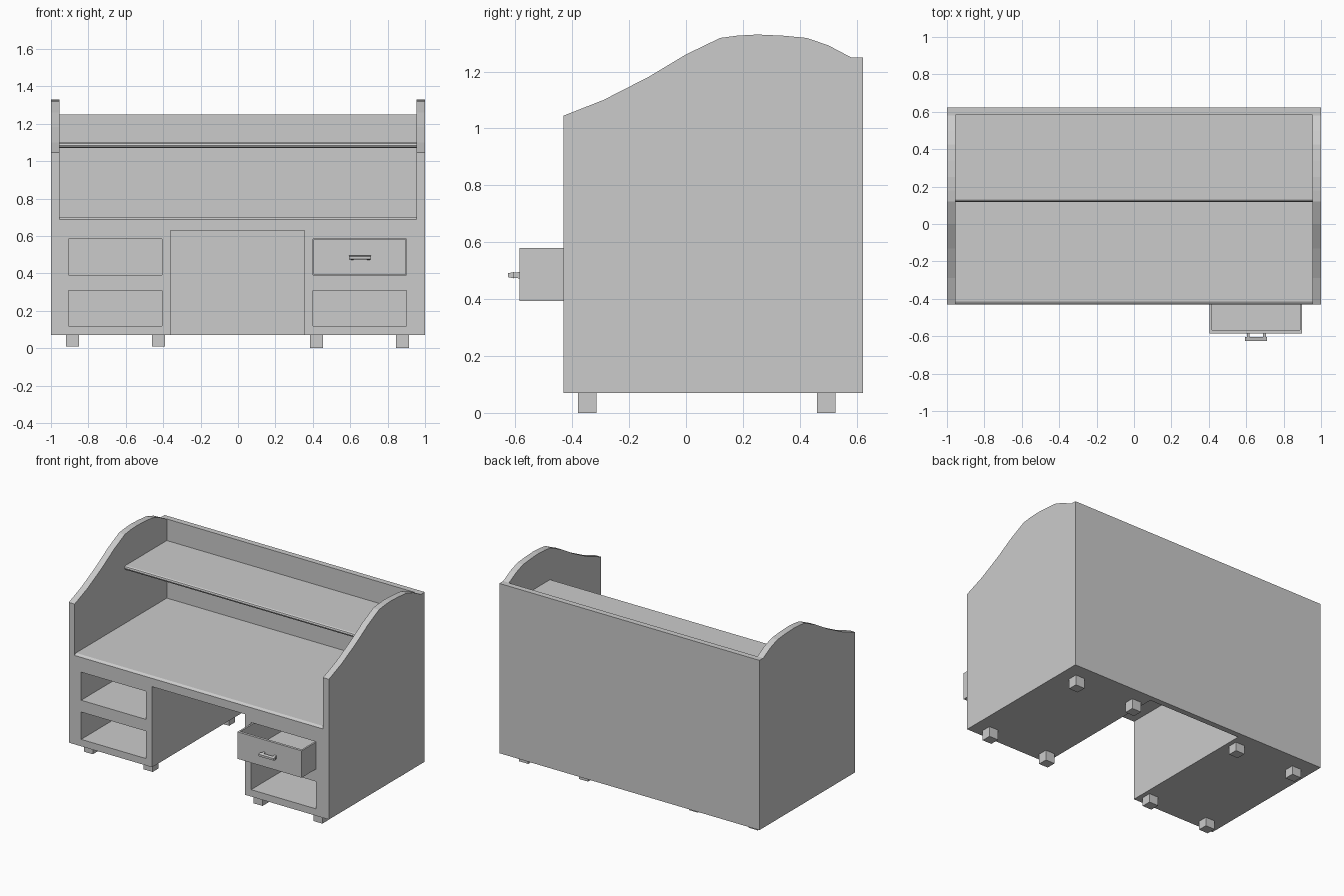
import bpy, bmesh

if "Cube" in bpy.data.objects:
    bpy.data.objects.remove(bpy.data.objects["Cube"])


def prism(name, profile, x0, x1):
    """Extrude a (y, z) profile along x."""
    bm = bmesh.new()
    a = [bm.verts.new((x0, y, z)) for y, z in profile]
    b = [bm.verts.new((x1, y, z)) for y, z in profile]
    n = len(profile)
    bm.faces.new(a)
    bm.faces.new(b[::-1])
    for i in range(n):
        j = (i + 1) % n
        bm.faces.new((a[j], a[i], b[i], b[j]))
    bmesh.ops.recalc_face_normals(bm, faces=bm.faces)
    me = bpy.data.meshes.new(name)
    bm.to_mesh(me)
    bm.free()
    ob = bpy.data.objects.new(name, me)
    bpy.context.collection.objects.link(ob)
    return ob


def box(name, x0, x1, y0, y1, z0, z1):
    return prism(name, [(y0, z0), (y1, z0), (y1, z1), (y0, z1)], x0, x1)


def cut(target, cutter):
    """Subtract the cutter from the target, then remove the cutter."""
    mod = target.modifiers.new("cut", 'BOOLEAN')
    mod.operation = 'DIFFERENCE'
    mod.solver = 'EXACT'
    mod.object = cutter
    bpy.context.view_layer.objects.active = target
    bpy.ops.object.modifier_apply(modifier=mod.name)
    bpy.data.objects.remove(cutter)


# Desk body: curved side outline extruded over the full width
outline = [(-0.43, 0.07), (0.622, 0.07), (0.622, 1.25), (0.58, 1.25),
           (0.5, 1.292), (0.425, 1.318), (0.34, 1.326), (0.25, 1.33),
           (0.18, 1.326), (0.12, 1.318), (0, 1.26), (-0.13, 1.182),
           (-0.29, 1.10), (-0.43, 1.045)]
body = prism("desk_body", outline, -1, 1)

# Space above the worktop, with a rounded front edge
cut(body, prism("worktop_cutter", [(-1, 0.685), (-0.432, 0.685), (-0.426, 0.693),
                                   (-0.415, 0.70), (0.582, 0.70), (0.582, 2), (-1, 2)],
                -0.955, 0.955))
# Knee space
cut(body, box("knee_cutter", -0.36, 0.355, -1, 0.582, -0.5, 0.63))
# Four drawer openings
for x0 in (-0.905, 0.402):
    for z0, z1 in ((0.118, 0.308), (0.39, 0.585)):
        cut(body, box("opening_cutter", x0, x0 + 0.5, -1, 0.582, z0, z1))

# Upper shelf with a rounded nose
prism("upper_shelf", [(0.582, 1.07), (0.582, 1.10), (0.13, 1.10), (0.122, 1.095),
                      (0.118, 1.085), (0.122, 1.075), (0.13, 1.07)], -0.955, 0.955)

# Pulled-out drawer
drawer = box("drawer", 0.405, 0.899, -0.585, 0.40, 0.393, 0.58)
cut(drawer, box("drawer_cutter", 0.417, 0.887, -0.567, 0.385, 0.408, 1))

# Drawer handle: two posts and a bar
for x in (0.603, 0.69):
    prism("handle_post", [(-0.58, 0.472), (-0.58, 0.496), (-0.612, 0.492), (-0.612, 0.476)],
          x, x + 0.015)
prism("handle_bar", [(-0.605, 0.473), (-0.605, 0.495), (-0.625, 0.491), (-0.625, 0.477)],
      0.594, 0.712)

# Eight feet
for x in (-0.885, -0.425, 0.42, 0.88):
    for y in (-0.347, 0.493):
        z = 0.01 if x < 0 else 0
        box("foot", x - 0.035, x + 0.035, y - 0.033, y + 0.033, z, 0.07)
